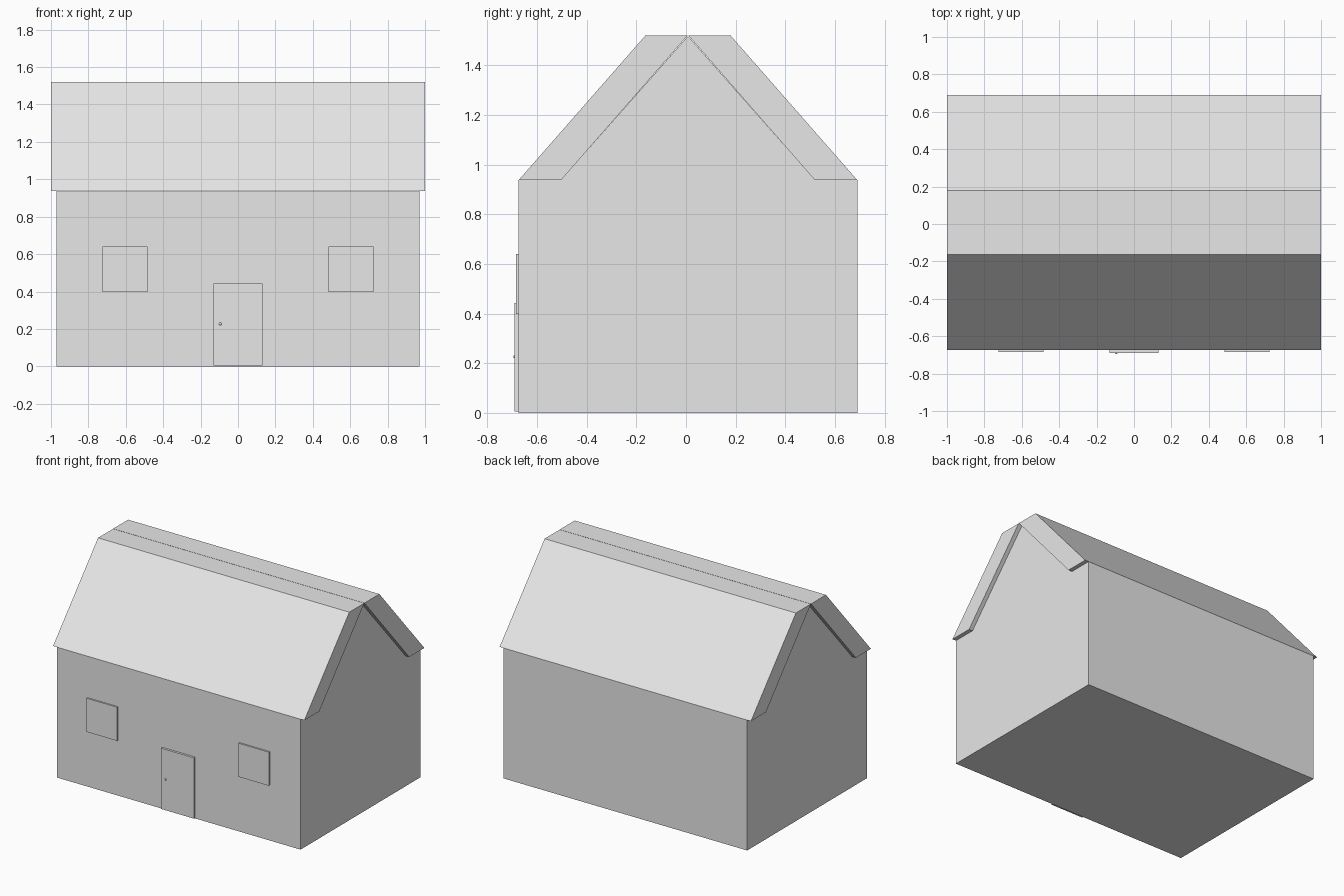
import bpy, bmesh, math
from mathutils import Matrix

if "Cube" in bpy.data.objects:
    bpy.data.objects.remove(bpy.data.objects["Cube"])

grey = bpy.data.materials.new("plain grey")
grey.diffuse_color = (0.8, 0.8, 0.8, 1)
grey.use_nodes = True
grey.node_tree.nodes["Principled BSDF"].inputs["Base Color"].default_value = grey.diffuse_color


def finish(name, bm):
    bmesh.ops.recalc_face_normals(bm, faces=bm.faces)
    mesh = bpy.data.meshes.new(name)
    bm.to_mesh(mesh)
    bm.free()
    mesh.materials.append(grey)
    obj = bpy.data.objects.new(name, mesh)
    bpy.context.collection.objects.link(obj)
    return obj


def extrude_profile(name, yz, half):
    """Closed (y, z) outline extruded along x from -half to half."""
    bm = bmesh.new()
    face = bm.faces.new([bm.verts.new((-half, y, z)) for y, z in yz])
    new = bmesh.ops.extrude_face_region(bm, geom=[face])["geom"]
    bmesh.ops.translate(bm, vec=(2 * half, 0, 0),
                        verts=[v for v in new if isinstance(v, bmesh.types.BMVert)])
    return finish(name, bm)


def box(name, x0, x1, y0, y1, z0, z1):
    return extrude_box(name, (x0 + x1) / 2, (x1 - x0) / 2, y0, y1, z0, z1)


def extrude_box(name, cx, half, y0, y1, z0, z1):
    obj = extrude_profile(name, [(y0, z0), (y1, z0), (y1, z1), (y0, z1)], half)
    obj.location.x = cx
    return obj


MID, EAVE, RIDGE = 0.008, 0.938, 1.521
HALF_DEPTH = 0.682

# walls with gable ends
extrude_profile("house_walls", [
    (MID - HALF_DEPTH, 0), (MID + HALF_DEPTH, 0), (MID + HALF_DEPTH, EAVE),
    (MID + 0.512, EAVE), (MID, RIDGE - 0.003), (MID - 0.512, EAVE),
    (MID - HALF_DEPTH, EAVE)], 0.97)

# two thick roof slopes meeting at a flat ridge
for name, s in (("front_roof", -1), ("back_roof", 1)):
    extrude_profile(name, [
        (MID + s * HALF_DEPTH, EAVE), (MID + s * 0.171, RIDGE),
        (MID + s * 0.001, RIDGE), (MID + s * 0.511, EAVE)], 1.0)

# door and windows
FRONT = MID - HALF_DEPTH
box("door", -0.131, 0.131, -0.69, FRONT + 0.01, 0.005, 0.442)
for name, s in (("left_window", -1), ("right_window", 1)):
    extrude_box(name, s * 0.604, 0.121, -0.685, FRONT + 0.01, 0.398, 0.64)

# door knob
bm = bmesh.new()
bmesh.ops.create_uvsphere(bm, u_segments=12, v_segments=8, radius=0.008,
                          matrix=Matrix.Translation((-0.095, -0.688, 0.227)))
finish("door_knob", bm)
